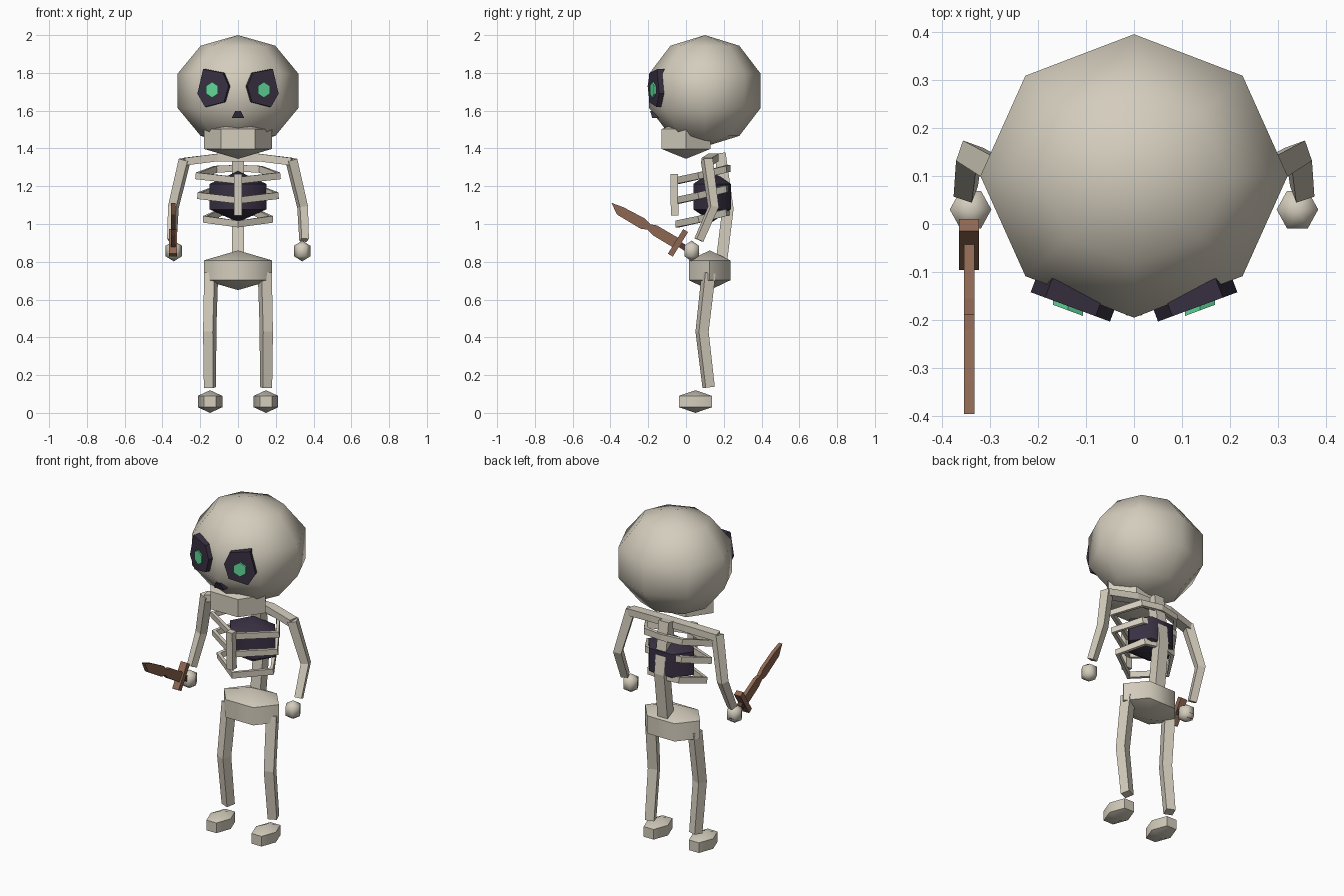
import bpy, bmesh, math
from mathutils import Vector

if "Cube" in bpy.data.objects:
    bpy.data.objects.remove(bpy.data.objects["Cube"])


def material(name, rgb):
    m = bpy.data.materials.new(name)
    m.diffuse_color = (*rgb, 1)
    m.use_nodes = True
    m.node_tree.nodes["Principled BSDF"].inputs["Base Color"].default_value = m.diffuse_color
    return m


BONE = material("bone", (0.66, 0.61, 0.51))
DARK = material("dark", (0.04, 0.03, 0.055))
GLOW = material("green_glow", (0.12, 0.68, 0.32))
WOOD = material("brown_blade", (0.27, 0.135, 0.085))
GRIP = material("dark_grip", (0.09, 0.045, 0.035))


def make(name, verts, faces, mat, smooth=False):
    me = bpy.data.meshes.new(name)
    me.from_pydata([tuple(v) for v in verts], [], faces)
    bm = bmesh.new()
    bm.from_mesh(me)
    bmesh.ops.recalc_face_normals(bm, faces=bm.faces)
    bm.to_mesh(me)
    bm.free()
    me.materials.append(mat)
    ob = bpy.data.objects.new(name, me)
    bpy.context.collection.objects.link(ob)
    if smooth:
        bpy.ops.object.select_all(action='DESELECT')
        ob.select_set(True)
        bpy.context.view_layer.objects.active = ob
        bpy.ops.object.shade_smooth_by_angle(angle=math.radians(55))
    return ob


def ball(name, c, r, seg, rings, mat):
    """Low-poly ellipsoid with a vertex on +x."""
    vs = [(c[0], c[1], c[2] + r[2])]
    for i in range(1, rings):
        p = math.pi * i / rings
        for j in range(seg):
            a = 2 * math.pi * j / seg
            vs.append((c[0] + r[0] * math.sin(p) * math.cos(a),
                       c[1] + r[1] * math.sin(p) * math.sin(a),
                       c[2] + r[2] * math.cos(p)))
    vs.append((c[0], c[1], c[2] - r[2]))
    last, fs = len(vs) - 1, []
    for j in range(seg):
        k = (j + 1) % seg
        fs.append((0, 1 + j, 1 + k))
        for i in range(rings - 2):
            b = 1 + i * seg
            fs.append((b + j, b + seg + j, b + seg + k, b + k))
        fs.append((last, last - seg + k, last - seg + j))
    return make(name, vs, fs, mat, True)


def bar(name, path, w, h, mat, ref=(0, 1, 0), twist=0, closed=False, taper=1):
    """Four-sided bar swept along a path."""
    P = [Vector(p) for p in path]
    n, vs, fs, ref = len(P), [], [], Vector(ref)
    for i, p in enumerate(P):
        a = P[(i - 1) % n] if closed or i else p
        b = P[(i + 1) % n] if closed or i < n - 1 else p
        t = (b - a).normalized()
        u = t.cross(ref).normalized()
        v = u.cross(t)
        s = 1 + (taper - 1) * i / (n - 1)
        for sx, sy in ((1, 1), (-1, 1), (-1, -1), (1, -1)):
            x, y = sx * w * s / 2, sy * h * s / 2
            ct, st = math.cos(twist), math.sin(twist)
            vs.append(p + u * (x * ct - y * st) + v * (x * st + y * ct))
    for i in range(n if closed else n - 1):
        k = (i + 1) % n
        for j in range(4):
            m = (j + 1) % 4
            fs.append((4 * i + j, 4 * i + m, 4 * k + m, 4 * k + j))
    if not closed:
        fs += [(3, 2, 1, 0), tuple(range(4 * n - 4, 4 * n))]
    return make(name, vs, fs, mat)


def prism(name, pts, d, mat):
    """Flat outline extruded along d."""
    P, n = [Vector(p) for p in pts], len(pts)
    fs = [tuple(range(n)), tuple(range(2 * n - 1, n - 1, -1))]
    fs += [(i, (i + 1) % n, n + (i + 1) % n, n + i) for i in range(n)]
    return make(name, P + [p + Vector(d) for p in P], fs, mat)


# head
ball("skull", (0, 0.10, 1.705), (0.336, 0.31, 0.295), 8, 5, BONE)
ball("jaw", (0, 0, 1.45), (0.208, 0.173, 0.105), 6, 3, BONE)
prism("nose", [(-0.033, -0.178, 1.56), (0.033, -0.178, 1.56),
               (0.015, -0.19, 1.597), (-0.015, -0.19, 1.597)], (0, 0.04, 0), DARK)

# pelvis and chest core
ball("pelvis", (0, 0.125, 0.755), (0.208, 0.147, 0.105), 6, 3, BONE)
ball("chest_core", (0, 0.138, 1.145), (0.173, 0.132, 0.135), 6, 3, DARK)

# spine, breastbone, collar
bar("spine", [(0, 0.185, 0.78), (0, 0.222, 1.08), (0, 0.18, 1.375)], 0.065, 0.06, BONE)
bar("breastbone", [(0, -0.06, 1.045), (0, -0.063, 1.265)], 0.04, 0.04, BONE)
bar("collar_bone", [(-0.285, 0.11, 1.33), (-0.11, 0.145, 1.352),
                    (0.11, 0.145, 1.352), (0.285, 0.11, 1.33)],
    0.055, 0.04, BONE, ref=(0, 0, 1))

# rib loops, sloping down to the front
for i, (z, hw) in enumerate(((1.255, 0.215), (1.15, 0.205), (1.025, 0.175))):
    bar(f"rib_{i + 1}", [(0, 0.225, z + 0.04), (hw * 0.55, 0.205, z + 0.035),
                         (hw, 0.07, z), (0, -0.045, z - 0.025),
                         (-hw, 0.07, z), (-hw * 0.55, 0.205, z + 0.035)],
        0.022, 0.036, BONE, ref=(0, 0, 1), closed=True)

# mirrored parts
for s, side in ((-1, "right"), (1, "left")):
    tw = math.radians(20) * s
    bar(f"arm_{side}", [(s * 0.282, 0.11, 1.34), (s * 0.342, 0.145, 1.09),
                        (s * 0.35, 0.068, 0.915)], 0.05, 0.05, BONE, twist=tw, taper=0.8)
    ball(f"hand_{side}", (s * 0.34, 0.03, 0.857), (0.05, 0.052, 0.055), 6, 3, BONE)
    bar(f"leg_{side}", [(s * 0.142, 0.12, 0.74), (s * 0.15, 0.085, 0.43),
                        (s * 0.148, 0.12, 0.135)], 0.058, 0.058, BONE, twist=tw, taper=0.88)
    ball(f"foot_{side}", (s * 0.148, 0.05, 0.06), (0.075, 0.117, 0.06), 6, 3, BONE)
    # eye socket and pupil lie on a plane angled round the skull
    eye = [(0.185, 1.82), (0.08, 1.80), (0.05, 1.73), (0.075, 1.645), (0.175, 1.62), (0.215, 1.69)]
    prism(f"eye_socket_{side}", [(s * x, -0.203 + (x - 0.05) * 0.37, z) for x, z in eye],
          (-s * 0.015, 0.04, 0), DARK)
    pupil = [(0.137 + 0.036 * math.sin(a), 1.71 + 0.042 * math.cos(a))
             for a in (math.pi * k / 3 for k in range(6))]
    prism(f"pupil_{side}", [(s * x, -0.212 + (x - 0.05) * 0.37, z) for x, z in pupil],
          (0, 0.03, 0), GLOW)

# sword in the right hand
X = -0.343
blade = [(-0.395, 1.112), (-0.33, 1.088), (-0.22, 1.03), (-0.188, 0.998), (-0.155, 0.993),
         (-0.03, 0.92), (-0.055, 0.868), (-0.175, 0.94), (-0.205, 0.97), (-0.24, 0.975),
         (-0.365, 1.05)]
prism("sword_blade", [(X - 0.011, y, z) for y, z in blade], (0.022, 0, 0), WOOD)
bar("sword_guard", [(X, -0.083, 0.835), (X, -0.002, 0.965)], 0.042, 0.03, WOOD)
bar("sword_grip", [(X, -0.045, 0.9), (X, 0.062, 0.83)], 0.03, 0.03, GRIP, ref=(1, 0, 0))
